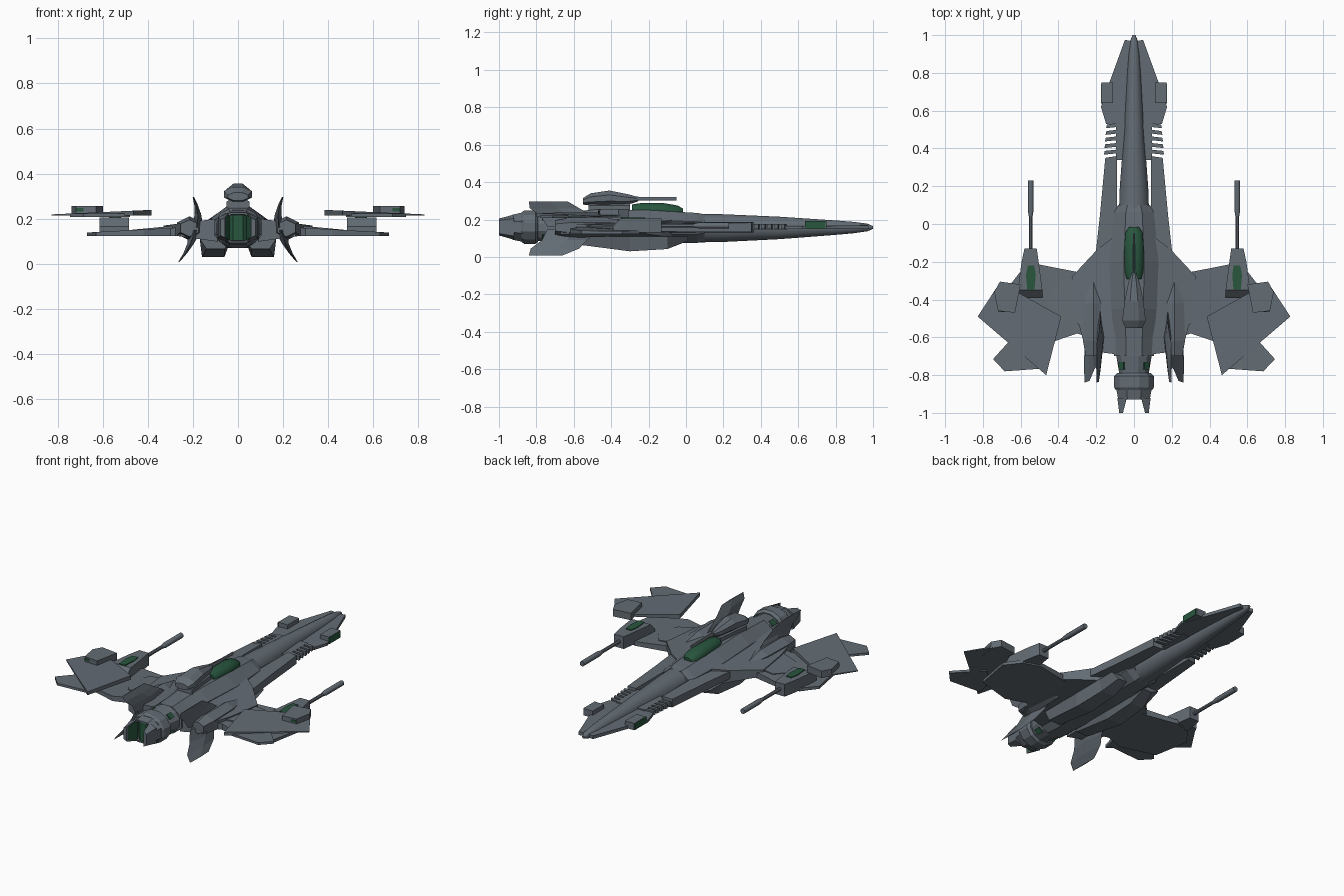
import bpy, bmesh, math

if "Cube" in bpy.data.objects:
    bpy.data.objects.remove(bpy.data.objects["Cube"], do_unlink=True)


def material(name, rgb):
    m = bpy.data.materials.new(name)
    m.use_nodes = True
    m.diffuse_color = (*rgb, 1)
    m.node_tree.nodes["Principled BSDF"].inputs["Base Color"].default_value = (*rgb, 1)
    return m


GREY = material("hull grey", (0.125, 0.15, 0.175))
GREEN = material("glass green", (0.021, 0.092, 0.048))


def finish(name, bm, mat=GREY, smooth=False):
    bmesh.ops.recalc_face_normals(bm, faces=bm.faces)
    me = bpy.data.meshes.new(name)
    bm.to_mesh(me)
    bm.free()
    me.materials.append(mat)
    ob = bpy.data.objects.new(name, me)
    bpy.context.collection.objects.link(ob)
    if smooth:
        bpy.ops.object.select_all(action="DESELECT")
        ob.select_set(True)
        bpy.context.view_layer.objects.active = ob
        bpy.ops.object.shade_smooth_by_angle(angle=math.radians(40))
    return ob


def skin(name, rings, mat=GREY, smooth=False):
    """Join rings of points into a closed solid."""
    bm = bmesh.new()
    rows = [[bm.verts.new(p) for p in ring] for ring in rings]
    n = len(rows[0])
    for a, b in zip(rows, rows[1:]):
        for i in range(n):
            j = (i + 1) % n
            bm.faces.new((a[i], a[j], b[j], b[i]))
    bm.faces.new(rows[0])
    bm.faces.new(rows[-1])
    return finish(name, bm, mat, smooth)


def loft(name, sections, sides=8, x=0, mat=GREY, smooth=False):
    """Sections along y: (y, half width, bottom z, top z)."""
    k = 1 / math.cos(math.pi / sides)
    rings = []
    for y, w, lo, hi in sections:
        ring = []
        for i in range(sides):
            a = (i + 0.5) * math.tau / sides
            ring.append((x + w * k * math.cos(a), y, (lo + hi) / 2 + (hi - lo) / 2 * k * math.sin(a)))
        rings.append(ring)
    return skin(name, rings, mat, smooth)


def slab(name, outline, lo, hi, s=1, mat=GREY):
    """Plan outline (x, y); lo and hi are (z at x = 0, slope along x)."""
    rings = [[(s * x, y, z + k * x) for x, y in outline] for z, k in (lo, hi)]
    return skin(name, rings, mat)


def box(name, x0, x1, y0, y1, z0, z1, s=1, mat=GREY):
    return slab(name, [(x0, y0), (x1, y0), (x1, y1), (x0, y1)], (z0, 0), (z1, 0), s, mat)


def fin(name, stations, s=1):
    """Stations from root to tip: (x, z, rear y, front y, half thickness)."""
    rings = []
    for x, z, y0, y1, t in stations:
        mid = y0 * 0.45 + y1 * 0.55
        rings.append([(s * x, y0, z), (s * (x + t), mid, z), (s * x, y1, z), (s * (x - t), mid, z)])
    return skin(name, rings)


# Long nose spindle and central hull
loft("nose_spindle", [(1, .008, .15, .165), (.97, .02, .137, .178), (.9, .03, .127, .187), (.8, .037, .118, .195),
                      (.5, .052, .095, .215), (.2, .075, .08, .228), (-.1, .085, .075, .235)], 16, smooth=True)
loft("main_hull", [(.1, .085, .085, .228), (.06, .105, .075, .235), (-.2, .13, .07, .25),
                   (-.45, .12, .07, .255), (-.6, .105, .07, .245), (-.7, .105, .075, .24)])

# Canopy and dorsal cannon
loft("canopy", [(-.015, .025, .22, .258), (-.045, .045, .21, .275), (-.12, .052, .21, .288),
                (-.24, .05, .21, .288), (-.29, .04, .215, .28)], 12, mat=GREEN, smooth=True)
loft("dorsal_cannon", [(-.26, .012, .295, .322), (-.31, .03, .28, .335), (-.41, .05, .275, .355),
                       (-.51, .062, .275, .34), (-.55, .045, .28, .315)], 8)
loft("dorsal_barrel", [(-.05, .005, .302, .32), (-.29, .006, .3, .322)], 8, smooth=True)
loft("cannon_pedestal", [(-.3, .025, .23, .295), (-.52, .05, .23, .295)], 8)

# Engine neck, collar, nozzle and glowing core
loft("engine_neck", [(-.69, .095, .075, .24), (-.78, .08, .085, .23), (-.81, .08, .085, .23)], 12)
loft("engine_collar", [(-.79, .09, .08, .235), (-.805, .105, .07, .248),
                       (-.865, .105, .07, .248), (-.88, .095, .08, .238)], 12)
loft("nozzle", [(-.87, .094, .08, .238), (-.928, .084, .092, .226),
                (-.928, .074, .1, .218), (-.885, .07, .105, .213)], 8)
skin("engine_core", [[(.056 * math.cos(i * math.tau / 8 + .39), -.876 + .052 * math.sin(i * math.tau / 8 + .39), z)
                      for i in range(8)] for z in (.102, .216)], GREEN)

for side, s in (("left", 1), ("right", -1)):
    def part(n):
        return side + "_" + n

    # Nozzle petal with its glowing inner lining
    skin(part("nozzle_petal"), [[(s * .042, -.92, .092), (s * .088, -.92, .112), (s * .088, -.92, .206), (s * .042, -.92, .226)],
                                [(s * .058, -1, .115), (s * .078, -1, .125), (s * .078, -1, .195), (s * .058, -1, .205)]])
    skin(part("petal_lining"), [[(s * (.038 + d), -.92, .1), (s * (.038 + d), -.92, .218),
                                 (s * (.056 + d), -.99, .2), (s * (.056 + d), -.99, .12)] for d in (0, .005)], GREEN)

    # Neck lights, above and below
    for level, v in (("upper", 1), ("lower", -1)):
        skin(part(level + "_neck_light"),
             [[(s * r * math.cos(a), y, .1575 + v * r * .88 * math.sin(a))
               for r, a in ((.084, .55), (.095, .55), (.095, .95), (.084, .95))] for y in (-.77, -.73)], GREEN)

    # Flat nose vane with sensor box
    slab(part("nose_vane"), [(0, .965), (.048, .975), (.13, .75), (.175, .62), (.148, .53), (0, .53)],
         (.148, 0), (.17, -.03), s)
    box(part("sensor_box"), .11, .172, .64, .75, .15, .192, s)
    box(part("sensor_window"), .171, .176, .635, .745, .151, .191, s, GREEN)

    # Cooling ribs along a thin inner spine
    box(part("rib_spine"), .04, .095, .34, .54, .145, .175, s)
    for i in range(5):
        y = .375 + i * .035
        slab(part("rib_%d" % (i + 1)), [(.08, y), (.16 - i * .003, y - .008), (.155 - i * .003, y + .012), (.08, y + .02)],
             (.148, 0), (.175, 0), s)

    # Side rail widening into the wing shoulder
    slab(part("side_rail"), [(.09, .36), (.152, .35), (.18, .05), (.2, -.13), (.2, -.6), (.09, -.6)],
         (.125, .05), (.195, -.08), s)
    slab(part("shoulder"), [(.08, -.05), (.19, -.13), (.33, -.28), (.3, -.5), (.255, -.67), (.09, -.69)],
         (.085, .14), (.212, -.13), s)
    loft(part("shoulder_pod"), [(-.3, .02, .14, .18), (-.42, .05, .115, .203), (-.62, .055, .11, .203), (-.7, .04, .125, .19)],
         6, x=s * .215)

    # Belly intake
    skin(part("belly_keel"), [[(s * .03, y, .11), (s * .17, y, .11), (s * (.12 + w), y, z), (s * .06, y, z)]
                              for y, w, z in ((.01, 0, .085), (-.1, .03, .042), (-.3, .04, .03), (-.57, .02, .065))])

    # Upper and lower tail fins
    fin(part("upper_fin"), [(.18, .16, -.74, -.42, .026), (.178, .22, -.78, -.5, .014),
                            (.186, .26, -.835, -.57, .008), (.198, .295, -.84, -.63, .003)], s)
    fin(part("lower_fin"), [(.19, .15, -.74, -.45, .028), (.21, .09, -.77, -.53, .015),
                            (.235, .045, -.83, -.57, .008), (.262, .008, -.84, -.66, .003)], s)

    # Low main wing with a raised inner panel
    slab(part("main_wing"), [(.18, -.28), (.27, -.26), (.5, -.215), (.6, -.25), (.67, -.34), (.63, -.56),
                             (.42, -.62), (.3, -.58), (.18, -.62)], (.122, 0), (.175, -.055), s)
    slab(part("wing_panel"), [(.2, -.3), (.39, -.29), (.47, -.4), (.4, -.5), (.2, -.56)],
         (.13, 0), (.195, -.095), s)

    # Wing gun: housing with sloped rear, window, thin barrel and thick muzzle
    slab(part("gun_housing"), [(.515, -.13), (.58, -.13), (.595, -.2), (.615, -.35),
                               (.485, -.35), (.505, -.2)], (.13, 0), (.205, 0), s)
    skin(part("gun_tail"), [[(s * .485, y, .13), (s * .615, y, .13), (s * .615, y, z), (s * .485, y, z)]
                            for y, z in ((-.35, .205), (-.39, .165))])
    slab(part("gun_window"), [(.528, -.22), (.562, -.22), (.572, -.27), (.565, -.348), (.527, -.348), (.52, -.27)],
         (.203, 0), (.21, 0), s, GREEN)
    loft(part("gun_barrel"), [(.05, .01, .158, .178), (-.15, .01, .158, .178)], 8, x=s * .547, smooth=True)
    loft(part("gun_muzzle"), [(.23, .015, .153, .183), (.07, .015, .153, .183), (.04, .01, .158, .178)],
         10, x=s * .547, smooth=True)

    # Floating upper wing plate with its front block and rear tab
    slab(part("upper_plate"), [(.828, -.49), (.71, -.31), (.6, -.37), (.385, -.49), (.465, -.8)],
         (.214, 0), (.256, -.045), s)
    slab(part("plate_block"), [(.6, -.32), (.71, -.305), (.74, -.36), (.72, -.46), (.63, -.47)],
         (.212, 0), (.255, 0), s)
    slab(part("plate_tab"), [(.6, -.56), (.66, -.62), (.746, -.715), (.685, -.78), (.48, -.765), (.5, -.66)],
         (.208, 0), (.222, 0), s)
    slab(part("plate_light"), [(.685, -.461), (.72, -.457), (.72, -.463), (.685, -.467)],
         (.232, 0), (.246, 0), s, GREEN)
